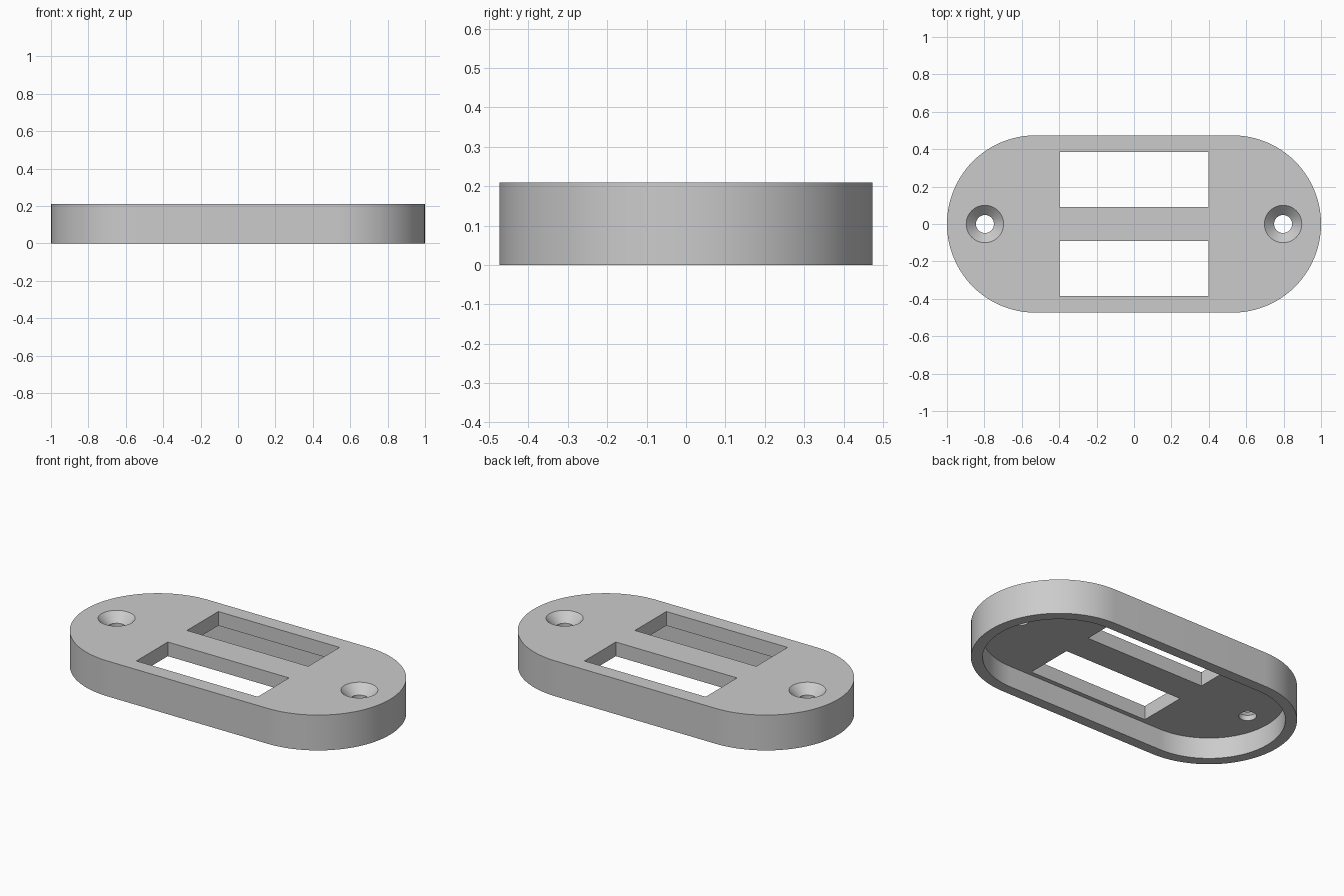
import bpy, bmesh
from math import sin, cos, pi

if "Cube" in bpy.data.objects:
    bpy.data.objects.remove(bpy.data.objects["Cube"])

LENGTH, RADIUS, HEIGHT = 1.0, 0.474, 0.21
WALL, PLATE = 0.063, 0.084
CENTRE = LENGTH - RADIUS

grey = bpy.data.materials.new("plain_grey")
grey.use_nodes = True
grey.diffuse_color = (0.6, 0.6, 0.6, 1)
grey.node_tree.nodes["Principled BSDF"].inputs["Base Color"].default_value = (0.6, 0.6, 0.6, 1)


def stadium(radius, steps=48):
    """Outline with two rounded ends and straight sides."""
    points = []
    for side in (1, -1):
        for i in range(steps + 1):
            a = -pi / 2 + pi * i / steps
            points.append((side * (CENTRE + radius * cos(a)), side * radius * sin(a)))
    return points


def rectangle(cx, cy, hx, hy):
    return [(cx - hx, cy - hy), (cx + hx, cy - hy), (cx + hx, cy + hy), (cx - hx, cy + hy)]


def circle(cx, radius, steps=48):
    return [(cx + radius * cos(2 * pi * i / steps), radius * sin(2 * pi * i / steps))
            for i in range(steps)]


def loft(name, sections):
    """Solid through (outline, height) sections, bottom to top."""
    bm = bmesh.new()
    rings = [[bm.verts.new((x, y, z)) for x, y in outline] for outline, z in sections]
    bm.faces.new(rings[0][::-1])
    bm.faces.new(rings[-1])
    for low, high in zip(rings, rings[1:]):
        for i in range(len(low)):
            j = (i + 1) % len(low)
            bm.faces.new((low[i], low[j], high[j], high[i]))
    mesh = bpy.data.meshes.new(name)
    bm.to_mesh(mesh)
    bm.free()
    mesh.materials.append(grey)
    obj = bpy.data.objects.new(name, mesh)
    bpy.context.collection.objects.link(obj)
    return obj


# Solid body with rounded ends
cover = loft("cover_plate", [(stadium(RADIUS), 0), (stadium(RADIUS), HEIGHT)])

# Underside hollow, leaving the rim and the top plate
inner = stadium(RADIUS - WALL)
cutters = [loft("hollow_cutter", [(inner, -0.1), (inner, HEIGHT - PLATE)])]

# Two windows and two countersunk screw holes
for side in (1, -1):
    window = rectangle(0, side * 0.237, 0.398, 0.147)
    cutters.append(loft("window_cutter", [(window, 0.05), (window, 0.3)]))
    hole, head = circle(side * 0.797, 0.048), circle(side * 0.797, 0.1)
    cutters.append(loft("screw_cutter", [(hole, 0.05), (hole, HEIGHT - 0.052),
                                         (head, HEIGHT), (head, 0.3)]))

for cutter in cutters:
    cutter.hide_render = True
    mod = cover.modifiers.new(cutter.name, "BOOLEAN")
    mod.operation = "DIFFERENCE"
    mod.solver = "EXACT"
    mod.object = cutter

# Bake the cuts and drop the cutters
graph = bpy.context.evaluated_depsgraph_get()
baked = bpy.data.meshes.new_from_object(cover.evaluated_get(graph))
cover.modifiers.clear()
cover.data = baked
for cutter in cutters:
    bpy.data.objects.remove(cutter)

# Smooth curved walls, sharp edges
bpy.ops.object.select_all(action="DESELECT")
cover.select_set(True)
bpy.context.view_layer.objects.active = cover
bpy.ops.object.shade_smooth_by_angle(angle=pi / 6)
